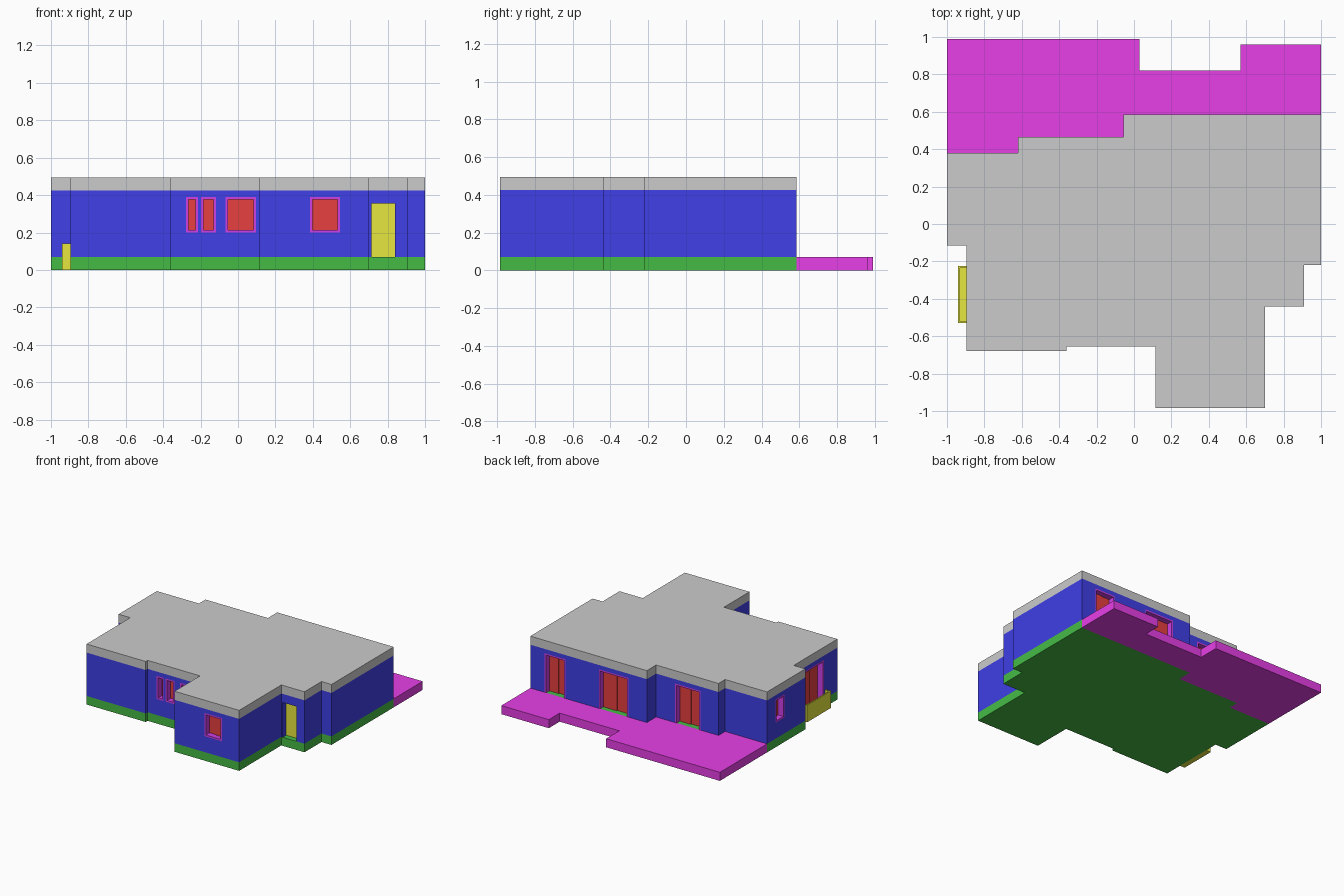
import bpy, bmesh

if "Cube" in bpy.data.objects:
    bpy.data.objects.remove(bpy.data.objects["Cube"])

Z_BASE, Z_WALL, Z_ROOF = 0.07, 0.425, 0.495
DEPTH = 0.055  # how far the openings are set into the walls


def material(name, rgb):
    m = bpy.data.materials.new(name)
    m.diffuse_color = (*rgb, 1)
    m.use_nodes = True
    m.node_tree.nodes["Principled BSDF"].inputs["Base Color"].default_value = m.diffuse_color
    return m


BLUE = material("wall_blue", (0.05, 0.05, 0.8))
GREEN = material("base_green", (0.06, 0.5, 0.06))
MAGENTA = material("terrace_magenta", (0.8, 0.05, 0.8))
PURPLE = material("frame_purple", (0.63, 0.05, 0.8))
RED = material("pane_red", (0.8, 0.05, 0.05))
YELLOW = material("yellow", (0.8, 0.8, 0.05))


def finish(name, bm, mat):
    bmesh.ops.recalc_face_normals(bm, faces=bm.faces)
    me = bpy.data.meshes.new(name)
    bm.to_mesh(me)
    bm.free()
    ob = bpy.data.objects.new(name, me)
    bpy.context.collection.objects.link(ob)
    if mat:
        me.materials.append(mat)
    return ob


def slab(name, outline, z0, z1, mat=None):
    """Extrude a flat outline from z0 up to z1."""
    bm = bmesh.new()
    face = bm.faces.new([bm.verts.new((x, y, z0)) for x, y in outline])
    new = bmesh.ops.extrude_face_region(bm, geom=[face])["geom"]
    verts = [v for v in new if isinstance(v, bmesh.types.BMVert)]
    bmesh.ops.translate(bm, verts=verts, vec=(0, 0, z1 - z0))
    return finish(name, bm, mat)


def boxes(name, spans, mat=None):
    """One object made of boxes, each given by two opposite corners."""
    bm = bmesh.new()
    for a, b in spans:
        vs = bmesh.ops.create_cube(bm, size=1)["verts"]
        for v in vs:
            v.co = [(p + q) / 2 + c * abs(q - p) for p, q, c in zip(a, b, v.co)]
    return finish(name, bm, mat)


# House footprint, shared by the base, walls and roof
HOUSE = [(-1, 0.38), (-0.62, 0.38), (-0.62, 0.465), (-0.055, 0.465),
         (-0.055, 0.585), (1, 0.585), (1, -0.22), (0.91, -0.22),
         (0.91, -0.44), (0.7, -0.44), (0.7, -0.985), (0.115, -0.985),
         (0.115, -0.655), (-0.36, -0.655), (-0.36, -0.68),
         (-0.895, -0.68), (-0.895, -0.115), (-1, -0.115)]
TERRACE = [(-1, 0.99), (0.03, 0.99), (0.03, 0.82), (0.57, 0.82),
           (0.57, 0.96), (1, 0.96), (1, 0.585), (-0.055, 0.585),
           (-0.055, 0.465), (-0.62, 0.465), (-0.62, 0.38), (-1, 0.38)]

slab("base", HOUSE, 0, Z_BASE, GREEN)
walls = slab("walls", HOUSE, Z_BASE, Z_WALL, BLUE)
slab("roof", HOUSE, Z_WALL, Z_ROOF)
slab("terrace", TERRACE, 0, Z_BASE, MAGENTA)

cutters = []


def opening(name, axis, side, pos, t0, t1, z0, z1, panes, framed=True):
    """Recess in the wall at axis=pos facing side, with a frame and panes."""
    def span(ta, tb, da, db, za, zb):
        da, db = pos - side * da, pos - side * db
        if axis == "y":
            return (ta, da, za), (tb, db, zb)
        return (da, ta, za), (db, tb, zb)

    to_floor = z0 <= Z_BASE
    cutters.append(span(t0, t1, -0.02, DEPTH, z0 - (0.02 if to_floor else 0), z1))
    if not framed:
        boxes(name, [span(t0, t1, DEPTH - 0.01, DEPTH, z0, z1)], YELLOW)
        return
    w = 0.013
    parts = [span(t0, t0 + w, 0, DEPTH, z0, z1),
             span(t1 - w, t1, 0, DEPTH, z0, z1),
             span(t0 + w, t1 - w, 0, DEPTH, z1 - w, z1)]
    if not to_floor:
        parts.append(span(t0 + w, t1 - w, 0, DEPTH, z0, z0 + w))
    boxes(name + "_frame", parts, PURPLE)
    # neighbouring panes sit in slightly different planes, like sliding sashes
    step = (t1 - t0 - 2 * w) / panes
    glass = [span(t0 + w + i * step, t0 + w + (i + 1) * step,
                  DEPTH - 0.007 * (1 + (i % 2)), DEPTH,
                  z0 + (0 if to_floor else w), z1 - w) for i in range(panes)]
    boxes(name + "_panes", glass, RED)


# Front windows and entrance
opening("front_window_narrow_left", "y", -1, -0.655, -0.278, -0.214, 0.2, 0.39, 1)
opening("front_window_narrow_right", "y", -1, -0.655, -0.198, -0.118, 0.2, 0.39, 1)
opening("front_window_wide", "y", -1, -0.655, -0.067, 0.096, 0.2, 0.39, 2)
opening("wing_window", "y", -1, -0.985, 0.385, 0.545, 0.2, 0.39, 2)
opening("entrance_door", "y", -1, -0.44, 0.713, 0.84, Z_BASE, 0.355, 1, False)
# Terrace doors at the back
opening("terrace_door_right", "y", 1, 0.585, 0.68, 0.87, Z_BASE, 0.39, 2)
opening("terrace_door_middle", "y", 1, 0.585, 0.11, 0.38, Z_BASE, 0.39, 2)
opening("terrace_door_left", "y", 1, 0.465, -0.455, -0.228, Z_BASE, 0.39, 2)
# Left side window and balcony door
opening("side_window", "x", -1, -1, 0.155, 0.27, 0.2, 0.39, 1)
opening("balcony_door", "x", -1, -0.895, -0.505, -0.25, Z_BASE, 0.39, 2)

# Cut all recesses into the walls
cutter = boxes("recess_cutter", cutters)
cutter.hide_render = True
mod = walls.modifiers.new("recesses", "BOOLEAN")
mod.object = cutter
mod.operation = "DIFFERENCE"
mod.solver = "EXACT"
bpy.context.view_layer.objects.active = walls
bpy.ops.object.modifier_apply(modifier=mod.name)
bpy.data.objects.remove(cutter)

# Small side balcony: a floor with a thin parapet on three sides
X0, X1, Y0, Y1, T = -0.94, -0.895, -0.53, -0.225, 0.01
boxes("side_balcony", [
    ((X0 + T, Y0 + T, 0), (X1, Y1 - T, Z_BASE)),
    ((X0, Y0, 0), (X0 + T, Y1, 0.14)),
    ((X0 + T, Y0, 0), (X1, Y0 + T, 0.14)),
    ((X0 + T, Y1 - T, 0), (X1, Y1, 0.14))], YELLOW)
